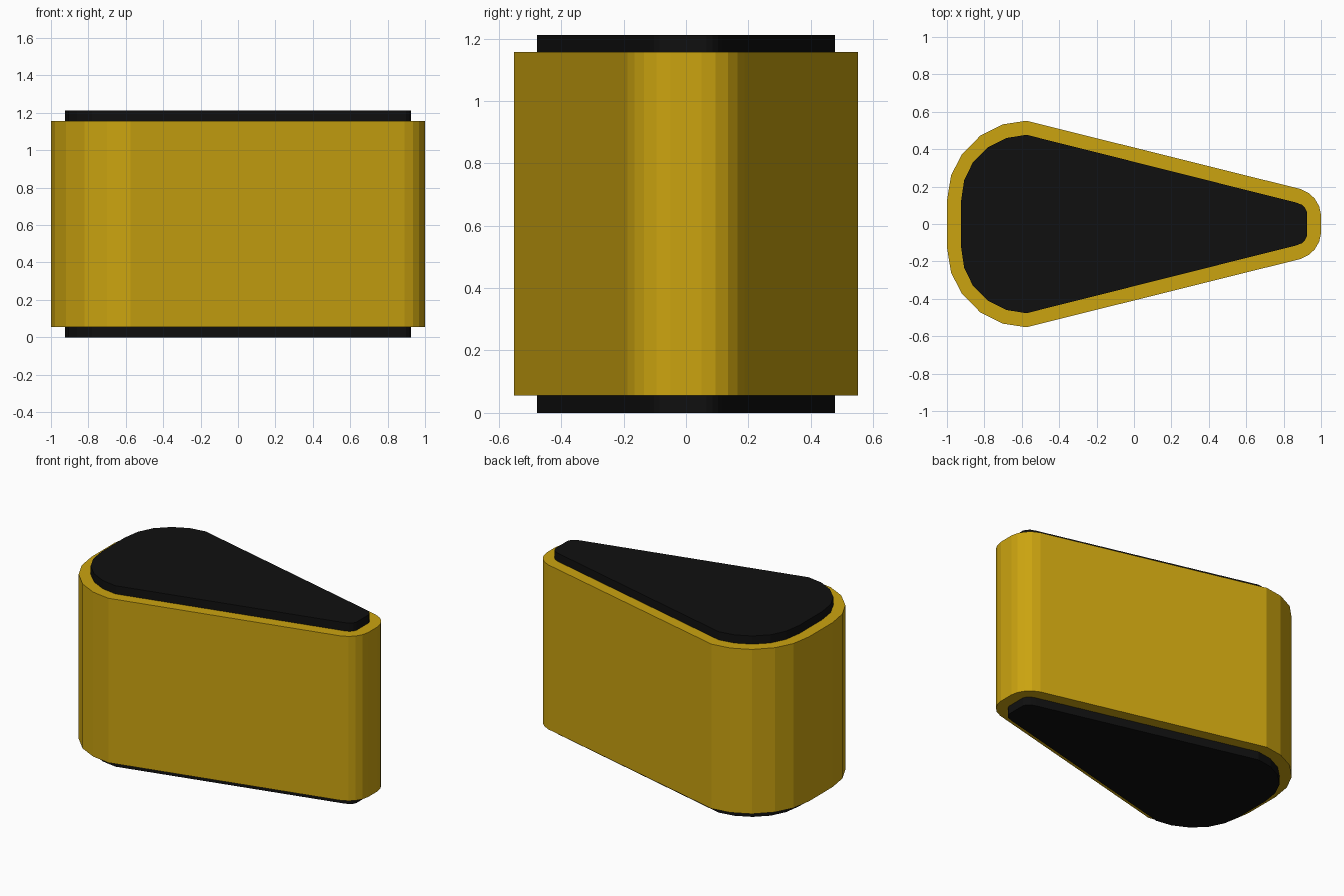
import bpy, bmesh

if "Cube" in bpy.data.objects:
    bpy.data.objects.remove(bpy.data.objects["Cube"])


def material(name, color):
    m = bpy.data.materials.new(name)
    m.diffuse_color = (*color, 1)
    m.use_nodes = True
    m.node_tree.nodes["Principled BSDF"].inputs["Base Color"].default_value = m.diffuse_color
    return m


gold = material("golden yellow", (0.60, 0.37, 0.005))
black = material("soft black", (0.005, 0.005, 0.005))

# Upper half of each teardrop outline, from the narrow end to the wide end
BODY = [(1.0, 0.05), (0.99, 0.095), (0.967, 0.135), (0.935, 0.165), (0.89, 0.187),
        (-0.575, 0.552), (-0.70, 0.533), (-0.82, 0.474), (-0.92, 0.373),
        (-0.978, 0.26), (-1.0, 0.125)]
PAD = [(0.924, 0.065), (0.915, 0.085), (0.897, 0.103), (0.865, 0.115),
       (-0.575, 0.477), (-0.68, 0.460), (-0.78, 0.410), (-0.86, 0.332),
       (-0.908, 0.235), (-0.925, 0.12)]


def prism(name, half, z0, z1, mat):
    """Extrude the mirrored half outline from z0 to z1."""
    outline = half + [(x, -y) for x, y in reversed(half)]
    bm = bmesh.new()
    face = bm.faces.new([bm.verts.new((x, y, z0)) for x, y in outline])
    ext = bmesh.ops.extrude_face_region(bm, geom=[face], use_keep_orig=True)
    for v in ext["geom"]:
        if isinstance(v, bmesh.types.BMVert):
            v.co.z = z1
    bmesh.ops.recalc_face_normals(bm, faces=bm.faces[:])
    mesh = bpy.data.meshes.new(name)
    bm.to_mesh(mesh)
    bm.free()
    mesh.materials.append(mat)
    ob = bpy.data.objects.new(name, mesh)
    bpy.context.collection.objects.link(ob)
    return ob


# Main block with a raised pad on each end
prism("body", BODY, 0.055, 1.157, gold)
prism("bottom_pad", PAD, 0.0, 0.055, black)
prism("top_pad", PAD, 1.157, 1.212, black)
